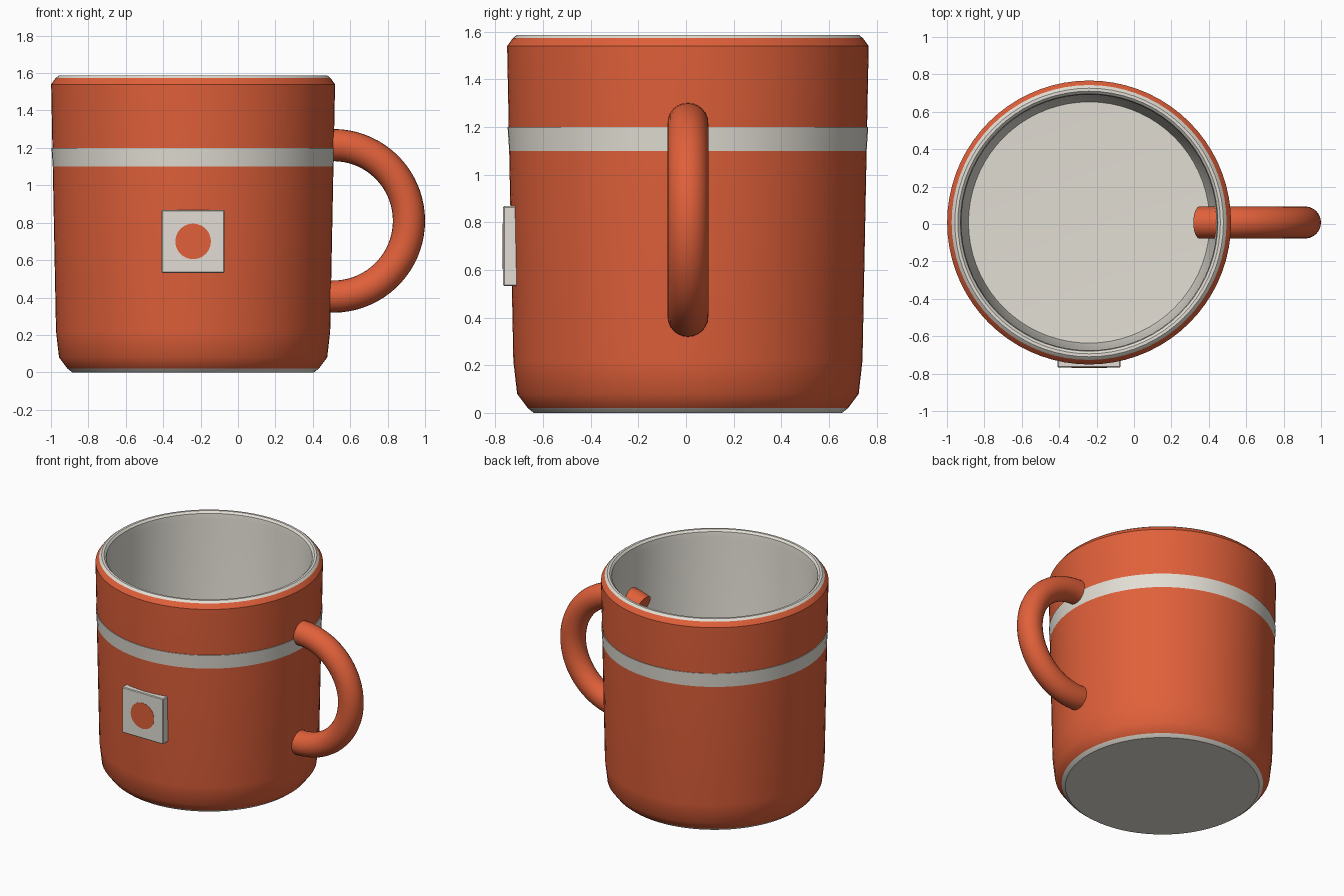
import bpy, bmesh, math
from mathutils import Vector

if "Cube" in bpy.data.objects:
    bpy.data.objects.remove(bpy.data.objects["Cube"])

CX, CY = -0.24, 0.008   # axis of the cup


def material(name, rgb):
    m = bpy.data.materials.new(name)
    m.diffuse_color = (*rgb, 1)
    m.use_nodes = True
    m.node_tree.nodes["Principled BSDF"].inputs["Base Color"].default_value = m.diffuse_color
    return m


ORANGE = material("orange enamel", (0.745, 0.117, 0.042))
CREAM = material("pale cream", (0.76, 0.73, 0.66))


def finish(name, bm, mats, angle=35):
    bmesh.ops.recalc_face_normals(bm, faces=bm.faces)
    me = bpy.data.meshes.new(name)
    bm.to_mesh(me)
    bm.free()
    for m in mats:
        me.materials.append(m)
    ob = bpy.data.objects.new(name, me)
    bpy.context.collection.objects.link(ob)
    bpy.ops.object.select_all(action='DESELECT')
    ob.select_set(True)
    bpy.context.view_layer.objects.active = ob
    bpy.ops.object.shade_smooth_by_angle(angle=math.radians(angle))
    return ob


def lathe(name, profile, mats, mat_rule=lambda i: 0, closed=False, n=72, angle=35):
    """Turn (radius, z) points about the cup axis; radius 0 becomes a pole."""
    bm = bmesh.new()
    rings = []
    for r, z in profile:
        if r == 0:
            rings.append([bm.verts.new((CX, CY, z))] * n)
        else:
            rings.append([bm.verts.new((CX + r * math.cos(2 * math.pi * k / n),
                                        CY + r * math.sin(2 * math.pi * k / n), z))
                          for k in range(n)])
    count = len(rings) if closed else len(rings) - 1
    for i in range(count):
        a, b = rings[i], rings[(i + 1) % len(rings)]
        for k in range(n):
            j = (k + 1) % n
            corners = list(dict.fromkeys((a[k], a[j], b[j], b[k])))
            bm.faces.new(corners).material_index = mat_rule(i)
    return finish(name, bm, mats, angle)


# Cup: cream foot, orange outside, cream rim and inside
cup = [(0, 0), (0.647, 0), (0.672, 0.02), (0.717, 0.08), (0.733, 0.22),
       (0.759, 1.54), (0.735, 1.573), (0.718, 1.587), (0.702, 1.587),
       (0.688, 1.573), (0.683, 1.53), (0.665, 0.2), (0.645, 0.1), (0, 0.08)]
lathe("cup", cup, [ORANGE, CREAM], lambda i: 0 if 2 <= i <= 5 else 1)

# Raised band around the cup
lathe("band", [(0.735, 1.08), (0.749, 1.08), (0.757, 1.20), (0.735, 1.20)],
      [CREAM], closed=True)

# Handle: round tube swept along an arc, ends run through the wall
bm = bmesh.new()
R, r, steps, sides, sweep = 0.405, 0.086, 48, 24, math.radians(113)
rings = []
for s in range(steps + 1):
    a = -sweep + 2 * sweep * s / steps
    out = Vector((math.cos(a), 0, math.sin(a)))
    c = Vector((0.509, CY, 0.81)) + out * R
    rings.append([bm.verts.new(c + out * r * math.cos(t) + Vector((0, r * math.sin(t), 0)))
                  for t in (2 * math.pi * k / sides for k in range(sides))])
for p, q in zip(rings, rings[1:]):
    for k in range(sides):
        j = (k + 1) % sides
        bm.faces.new((p[k], p[j], q[j], q[k]))
bm.faces.new(rings[0])
bm.faces.new(rings[-1])
finish("handle", bm, [ORANGE])

# Square badge plate on the front
bm = bmesh.new()
bmesh.ops.create_cube(bm, size=1)
for v in bm.verts:
    v.co = (CX + v.co.x * 0.336, -0.734 + v.co.y * 0.068, 0.70 + v.co.z * 0.336)
bmesh.ops.bevel(bm, geom=bm.edges[:], offset=0.005, segments=1, affect='EDGES')
finish("badge_plate", bm, [CREAM], 20)

# Thin round dot on the badge
bm = bmesh.new()
bmesh.ops.create_cone(bm, cap_ends=True, segments=40, radius1=0.095, radius2=0.095, depth=0.004)
for v in bm.verts:
    x, y, z = v.co
    v.co = (CX + x, -0.768 + z, 0.70 + y)
finish("badge_dot", bm, [ORANGE])
